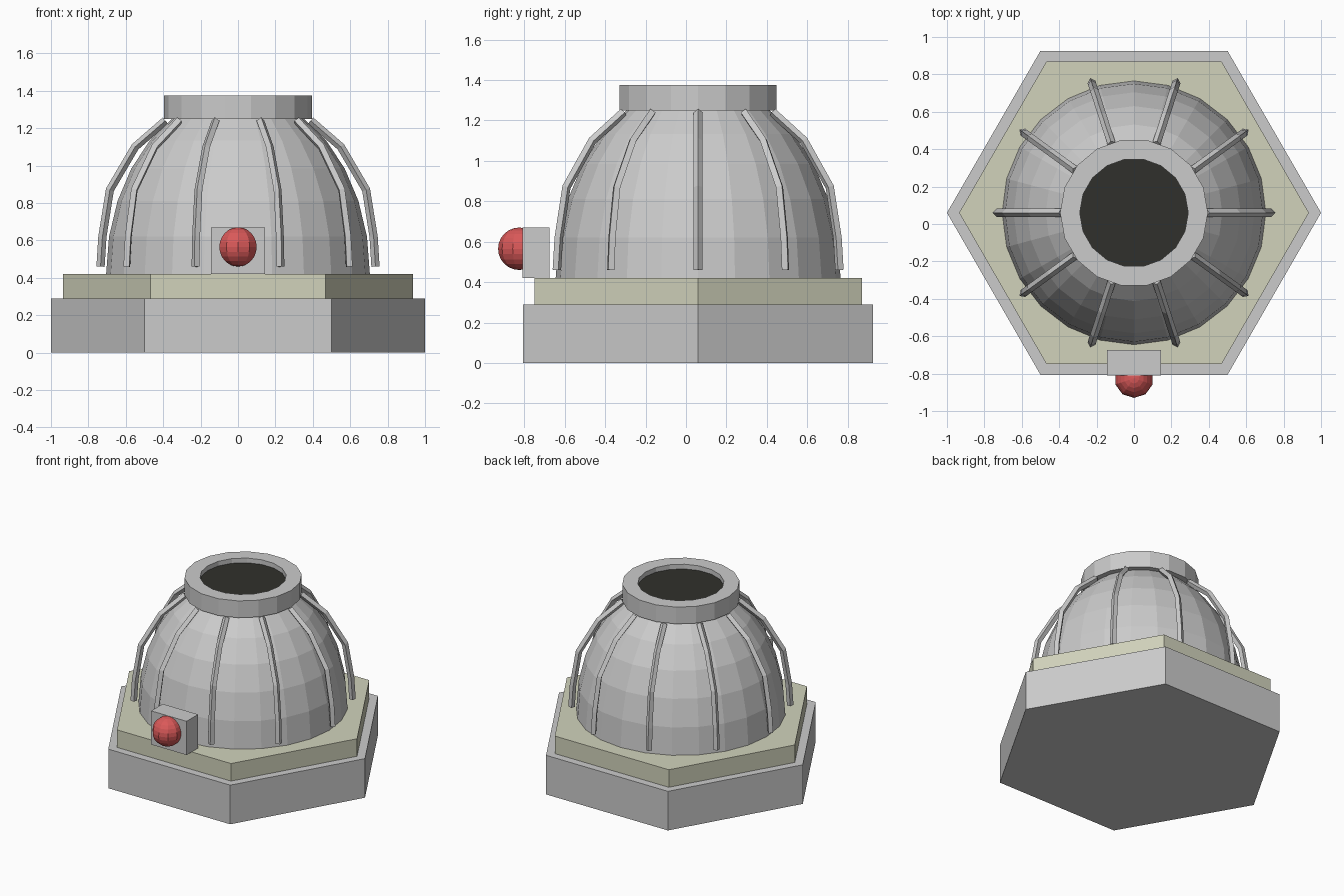
import bpy, bmesh
from math import sin, cos, pi, radians
from mathutils import Vector

if "Cube" in bpy.data.objects:
    bpy.data.objects.remove(bpy.data.objects["Cube"])

CY = 0.06  # the round body sits slightly behind the origin


def material(name, rgb):
    m = bpy.data.materials.new(name)
    m.diffuse_color = (*rgb, 1)
    m.use_nodes = True
    m.node_tree.nodes["Principled BSDF"].inputs["Base Color"].default_value = m.diffuse_color
    return m


def make(name, bm, loc=(0, CY, 0), mat=None):
    bmesh.ops.recalc_face_normals(bm, faces=bm.faces)
    me = bpy.data.meshes.new(name)
    bm.to_mesh(me)
    bm.free()
    if mat:
        me.materials.append(mat)
    ob = bpy.data.objects.new(name, me)
    ob.location = loc
    bpy.context.collection.objects.link(ob)
    return ob


def lathe(name, profile, sides, closed=False, mat=None):
    """Spin (radius, z) points; open profiles get flat end caps."""
    bm = bmesh.new()
    rings = [[bm.verts.new((r * cos(2 * pi * i / sides), r * sin(2 * pi * i / sides), z))
              for i in range(sides)] for r, z in profile]
    pairs = list(zip(rings, rings[1:]))
    if closed:
        pairs.append((rings[-1], rings[0]))
    for a, b in pairs:
        for i in range(sides):
            j = (i + 1) % sides
            bm.faces.new((a[i], a[j], b[j], b[i]))
    if not closed:
        bm.faces.new(rings[0])
        bm.faces.new(rings[-1])
    return make(name, bm, mat=mat)


olive = material("olive", (0.64, 0.65, 0.50))
dark = material("dark", (0.03, 0.03, 0.025))
red = material("red", (0.70, 0.10, 0.10))

# Hexagonal plinth
lathe("base", [(1.0, 0), (1.0, 0.29)], 6)
lathe("base_plate", [(0.935, 0.29), (0.935, 0.42)], 6, mat=olive)

# Dome, collar and dark opening
dome = [(0.705 * cos(radians(a)), 0.42 + 0.96 * sin(radians(a))) for a in range(0, 61, 12)]
lathe("dome", dome, 24)
lathe("collar", [(0.29, 1.25), (0.395, 1.25), (0.395, 1.375), (0.29, 1.375)], 18, closed=True)
lathe("opening", [(0.29, 1.255), (0.29, 1.34)], 18, mat=dark)

# Ribs: diamond section swept along a bent path, repeated around the dome
path = [Vector((r, 0, z)) for r, z in
        [(0.735, 0.46), (0.725, 0.62), (0.685, 0.87), (0.55, 1.10), (0.388, 1.24)]]
W = 0.022
bm = bmesh.new()
rings = []
for i, p in enumerate(path):
    t = (path[min(i + 1, len(path) - 1)] - path[max(i - 1, 0)]).normalized()
    n, s = Vector((t.z, 0, -t.x)) * W, Vector((0, W, 0))
    rings.append([bm.verts.new(p + d) for d in (n, s, -n, -s)])
for a, b in zip(rings, rings[1:]):
    for i in range(4):
        j = (i + 1) % 4
        bm.faces.new((a[i], a[j], b[j], b[i]))
bm.faces.new(rings[0])
bm.faces.new(rings[-1])
rib = make("rib", bm)
for k in range(1, 10):
    copy = bpy.data.objects.new("rib", rib.data)
    copy.location = rib.location
    copy.rotation_euler.z = k * 2 * pi / 10
    bpy.context.collection.objects.link(copy)

# Front lamp housing and red lamp
bm = bmesh.new()
bmesh.ops.create_cube(bm, size=1)
bmesh.ops.scale(bm, vec=(0.29, 0.135, 0.25), verts=bm.verts)
make("lamp_housing", bm, (0, -0.7425, 0.545))

bm = bmesh.new()
bmesh.ops.create_uvsphere(bm, u_segments=10, v_segments=12, radius=0.105)
make("lamp", bm, (0, -0.825, 0.565), red)
